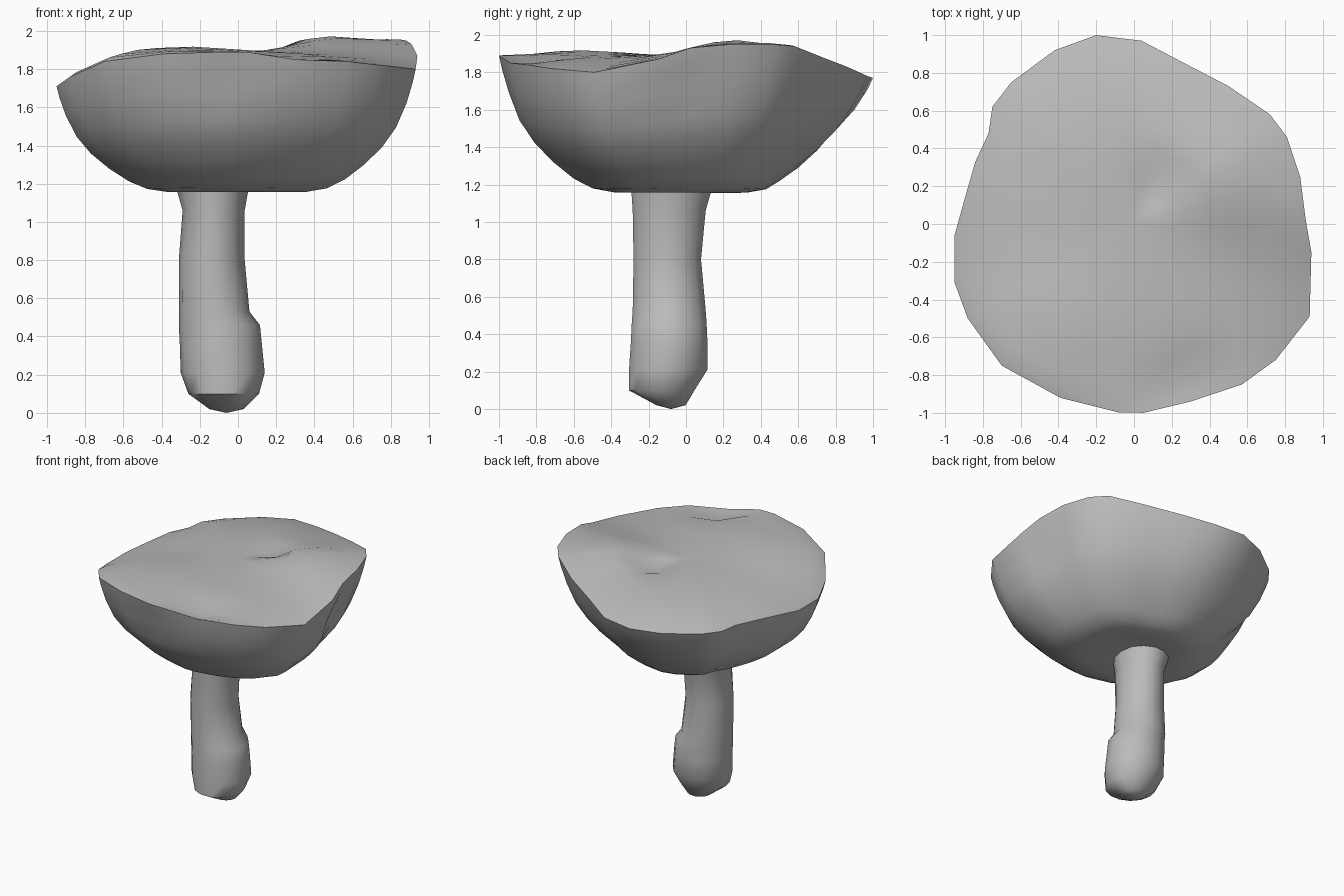
import bpy
import bmesh
from math import sin, cos, tau, exp, atan2
from mathutils import Vector

cube = bpy.data.objects.get("Cube")
if cube:
    bpy.data.objects.remove(cube, do_unlink=True)

grey = bpy.data.materials.new("plain_grey")
grey.use_nodes = True
colour = (0.5, 0.5, 0.5, 1.0)
grey.diffuse_color = colour
grey.node_tree.nodes["Principled BSDF"].inputs["Base Color"].default_value = colour


def loft(name, rings, bottom, top):
    """Skin a stack of closed rings and close both ends with fans."""
    mesh = bpy.data.meshes.new(name)
    bm = bmesh.new()
    loops = [[bm.verts.new(p) for p in ring] for ring in rings]
    count = len(loops[0])
    for low, high in zip(loops, loops[1:]):
        for i in range(count):
            j = (i + 1) % count
            bm.faces.new((low[i], low[j], high[j], high[i]))
    for loop, tip in ((loops[0], bottom), (loops[-1], top)):
        centre = bm.verts.new(tip)
        for i in range(count):
            bm.faces.new((loop[i], loop[(i + 1) % count], centre))
    bmesh.ops.recalc_face_normals(bm, faces=bm.faces)
    bm.to_mesh(mesh)
    bm.free()
    obj = bpy.data.objects.new(name, mesh)
    bpy.context.collection.objects.link(obj)
    mesh.materials.append(grey)
    bpy.ops.object.select_all(action="DESELECT")
    obj.select_set(True)
    bpy.context.view_layer.objects.active = obj
    bpy.ops.object.shade_smooth_by_angle(angle=0.9)
    return obj


# Cap rim: an uneven, wavy outline
rim = [Vector(p) for p in (
    (.94, -.15, 1.87), (.91, .02, 1.93), (.88, .25, 1.95), (.81, .46, 1.95),
    (.72, .58, 1.94), (.5, .73, 1.88), (.25, .86, 1.83), (.04, .97, 1.78),
    (-.2, 1, 1.77), (-.42, .92, 1.76), (-.65, .75, 1.75), (-.75, .62, 1.75),
    (-.77, .48, 1.75), (-.84, .33, 1.75), (-.9, .12, 1.73), (-.95, -.06, 1.71),
    (-.95, -.31, 1.71), (-.88, -.5, 1.76), (-.7, -.75, 1.84), (-.39, -.92, 1.88),
    (-.08, -1, 1.89), (.05, -1, 1.89), (.3, -.95, 1.87), (.57, -.85, 1.84),
    (.75, -.72, 1.82), (.93, -.49, 1.8))]

CAP_BASE = 1.15
CAP_TOP = 1.89

# Hollows pressed into the cap: place, width, push
dents = [
    (Vector((.13, .22, 1.9)), .12, Vector((0, 0, -.06))),
    (Vector((.24, -.84, 1.86)), .12, Vector((0, .03, -.06))),
    (Vector((-.12, -.95, 1.72)), .1, Vector((0, .06, 0))),
    (Vector((.9, 0, 1.68)), .12, Vector((-.06, 0, 0))),
    (Vector((-.2, .75, 1.5)), .15, Vector((0, -.06, 0))),
]


def dented(p):
    for place, width, push in dents:
        p = p + push * exp(-((p - place).length / width) ** 2)
    return p


def under_point(edge, t, f):
    """Underside: a deep bowl, straighter towards the back."""
    back = max(0, sin(atan2(edge.y, edge.x))) ** 2
    t -= back * .14 * (1 - f) * min(1, f * 4 + .4)
    return dented(Vector((edge.x * t, edge.y * t,
                          CAP_BASE + (edge.z - CAP_BASE) * f)))


def top_point(edge, t):
    """Upper face: rolls in from the rim; one side lifts into a ridge."""
    x, y = edge.x * t, edge.y * t
    z = edge.z + (CAP_TOP - edge.z) * (1 - t ** 3)
    z += .07 * exp(-((x - .45) / .3) ** 2 - ((y - .25) / .28) ** 2)
    z += .035 * exp(-((x + .4) / .4) ** 2 - ((y + .55) / .3) ** 2)
    return dented(Vector((x, y, z)))


under = [(.25, .03), (.38, .01), (.5, .04), (.6, .11), (.71, .23), (.81, .37),
         (.89, .53), (.95, .73), (.985, .9), (1, 1)]
cap_rings = [[under_point(e, t, f) for e in rim] for t, f in under]
cap_rings += [[top_point(e, t) for e in rim] for t in (.96, .88, .75, .6, .45, .3, .15)]
loft("mushroom_cap", cap_rings, (0, 0, CAP_BASE + .03), (0, 0, CAP_TOP))

# Stem: left, right, front and back reach at each height
stem_levels = [
    (.02, -.15, .03, -.16, 0), (.1, -.26, .11, -.31, .05), (.21, -.3, .14, -.31, .12),
    (.36, -.305, .125, -.3, .12), (.46, -.31, .115, -.295, .115),
    (.53, -.31, .06, -.29, .11), (.8, -.31, .035, -.285, .085),
    (1.06, -.29, .035, -.29, .11), (1.2, -.33, .06, -.3, .15),
]
SIDES = 14
stem_rings = []
for z, left, right, front, back in stem_levels:
    stem_rings.append([
        Vector(((left + right) / 2 + (right - left) / 2 * cos(tau * i / SIDES),
                (front + back) / 2 + (back - front) / 2 * sin(tau * i / SIDES), z))
        for i in range(SIDES)])
loft("mushroom_stem", stem_rings, (-.06, -.08, 0), (-.13, -.08, 1.22))
